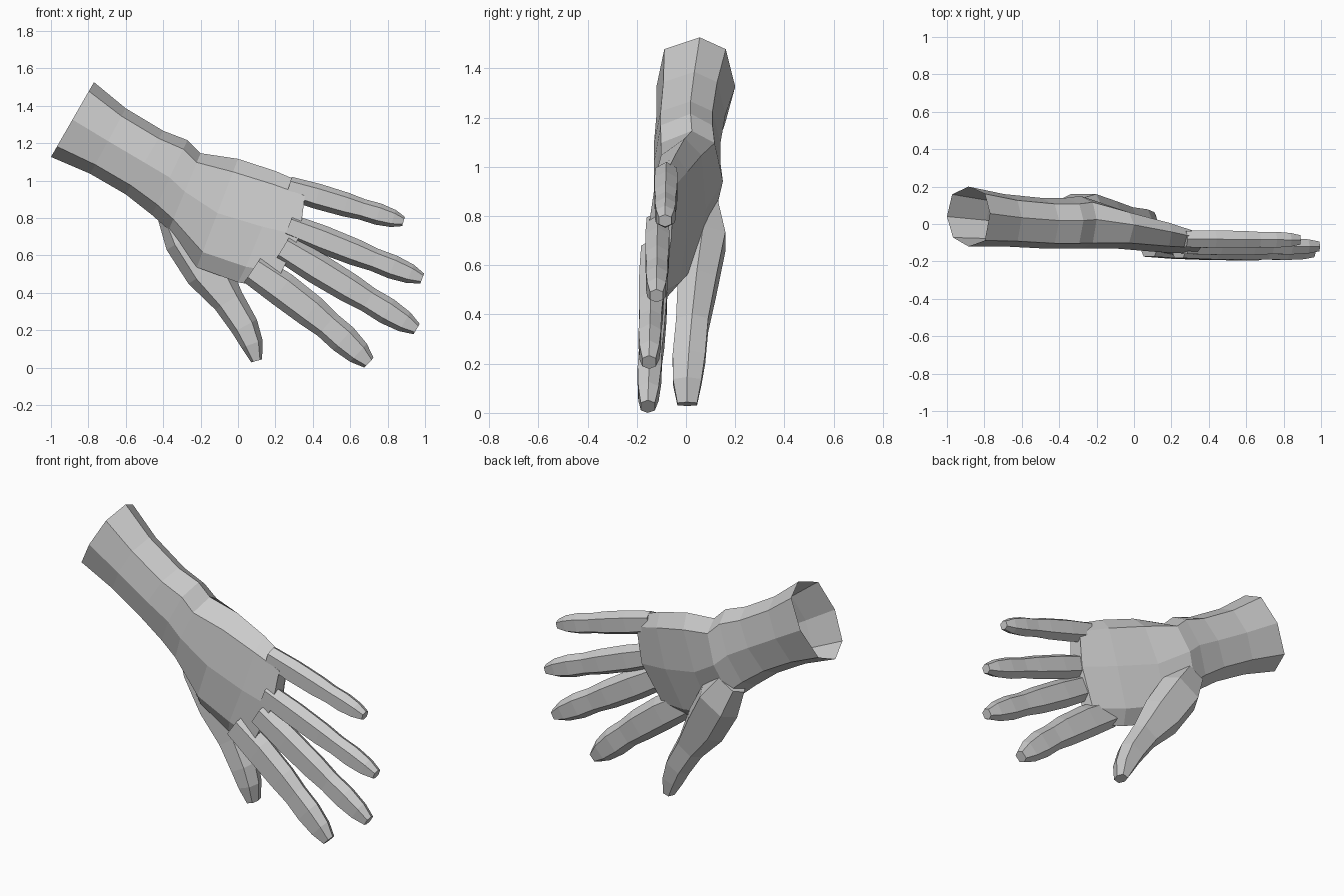
import bpy, bmesh
from mathutils import Vector

if "Cube" in bpy.data.objects:
    bpy.data.objects.remove(bpy.data.objects["Cube"])

skin = bpy.data.materials.new("plain grey")
skin.diffuse_color = (0.6, 0.6, 0.6, 1)
skin.use_nodes = True
skin.node_tree.nodes["Principled BSDF"].inputs["Base Color"].default_value = skin.diffuse_color


def loft(name, rings):
    """Closed skin through rings with equal point counts."""
    bm = bmesh.new()
    loops = [[bm.verts.new(p) for p in ring] for ring in rings]
    n = len(loops[0])
    for a, b in zip(loops, loops[1:]):
        for i in range(n):
            j = (i + 1) % n
            bm.faces.new((a[i], a[j], b[j], b[i]))
    bm.faces.new(loops[0][::-1])
    bm.faces.new(loops[-1])
    bmesh.ops.recalc_face_normals(bm, faces=bm.faces)
    mesh = bpy.data.meshes.new(name)
    bm.to_mesh(mesh)
    bm.free()
    mesh.materials.append(skin)
    obj = bpy.data.objects.new(name, mesh)
    bpy.context.collection.objects.link(obj)
    return obj


# Arm and palm section: (position from upper to lower edge, front to back)
SECTION = [(0, .55), (.12, .1), (.5, 0), (.86, .15),
           (1, .5), (.88, .87), (.5, 1), (.12, .88)]


def palm_ring(top, bottom, front, back, tilt=0, bow=0):
    """Ring between two edge points; tilt moves the lower edge in y, bow bulges it."""
    return [Vector((top[0] + (bottom[0] - top[0]) * t + bow * 4 * t * (1 - t),
                    front + (back - front) * d + tilt * t,
                    top[1] + (bottom[1] - top[1]) * t)) for t, d in SECTION]


# Wrist opening, forearm, heel and knuckle line
rim = palm_ring((-.77, 1.53), (-1, 1.13), -.12, .2)
hand = loft("hand", [
    rim,
    palm_ring((-.6, 1.39), (-.79, 1.04), -.12, .16),
    palm_ring((-.4, 1.27), (-.6, .93), -.13, .14),
    palm_ring((-.27, 1.22), (-.46, .82), -.13, .14),
    palm_ring((-.2, 1.15), (-.37, .74), -.13, .15),
    palm_ring((0, 1.12), (-.22, .54), -.12, .09, -.02),
    palm_ring((.2, 1.055), (0, .46), -.13, .03, -.04, .03),
    palm_ring((.35, .99), (.17, .43), -.13, -.03, -.06, .07),
])


def digit(name, path):
    """Hexagonal tube; each path step is centre, half width, half depth."""
    rings = []
    for i, (c, w, d) in enumerate(path):
        along = path[min(i + 1, len(path) - 1)][0] - path[max(i - 1, 0)][0]
        side = Vector((-along.z, 0, along.x)).normalized()
        rings.append([c + side * w * s + Vector((0, d * e, 0)) for s, e in
                      ((1, 0), (.6, -1), (-.6, -1), (-1, 0), (-.6, 1), (.6, 1))])
    return loft(name, rings)


# Finger outline: (fraction of length, fraction of width), pinched at the last joint
OUTLINE = [(0, .9), (.25, 1), (.5, .95), (.64, .83), (.78, .86), (.91, .7), (1, .38)]


def finger(name, base, tip, width, arch=0):
    base, tip = Vector(base), Vector(tip)
    return digit(name, [
        (base.lerp(tip, s) + Vector((0, 0, arch * 4 * s * (1 - s))),
         width * f, (.03 + .25 * width) * (.25 + .75 * f)) for s, f in OUTLINE])


digits = [
    finger("little_finger", (.27, -.08, .965), (.885, -.085, .785), .068),
    finger("ring_finger", (.27, -.115, .76), (.985, -.12, .48), .075),
    finger("middle_finger", (.24, -.135, .645), (.955, -.15, .21), .084),
    finger("index_finger", (.08, -.125, .53), (.70, -.155, .03), .094, .025),
]
thumb_path = [(-.35, .07, .84, .09, .06), (-.27, .07, .70, .13, .09),
              (-.16, .045, .52, .125, .078), (-.05, .025, .36, .085, .065),
              (.035, .012, .225, .075, .066), (.075, .005, .13, .06, .058),
              (.1, .005, .04, .03, .04)]
digits.append(digit("thumb", [(Vector(p[:3]), p[3], p[4]) for p in thumb_path]))

# Join the digits to the palm as one surface
bpy.context.view_layer.objects.active = hand
for d in digits:
    mod = hand.modifiers.new("join", 'BOOLEAN')
    mod.operation = 'UNION'
    mod.solver = 'EXACT'
    mod.object = d
    bpy.ops.object.modifier_apply(modifier=mod.name)
    bpy.data.objects.remove(d)

# Open the wrist end and rest the hand on the ground
bm = bmesh.new()
bm.from_mesh(hand.data)
cap = [f for f in bm.faces
       if all(min((v.co - p).length for p in rim) < 1e-3 for v in f.verts)]
bmesh.ops.delete(bm, geom=cap, context='FACES')
low = min(v.co.z for v in bm.verts)
bmesh.ops.translate(bm, verts=bm.verts, vec=(0, 0, -low))
bm.to_mesh(hand.data)
bm.free()
